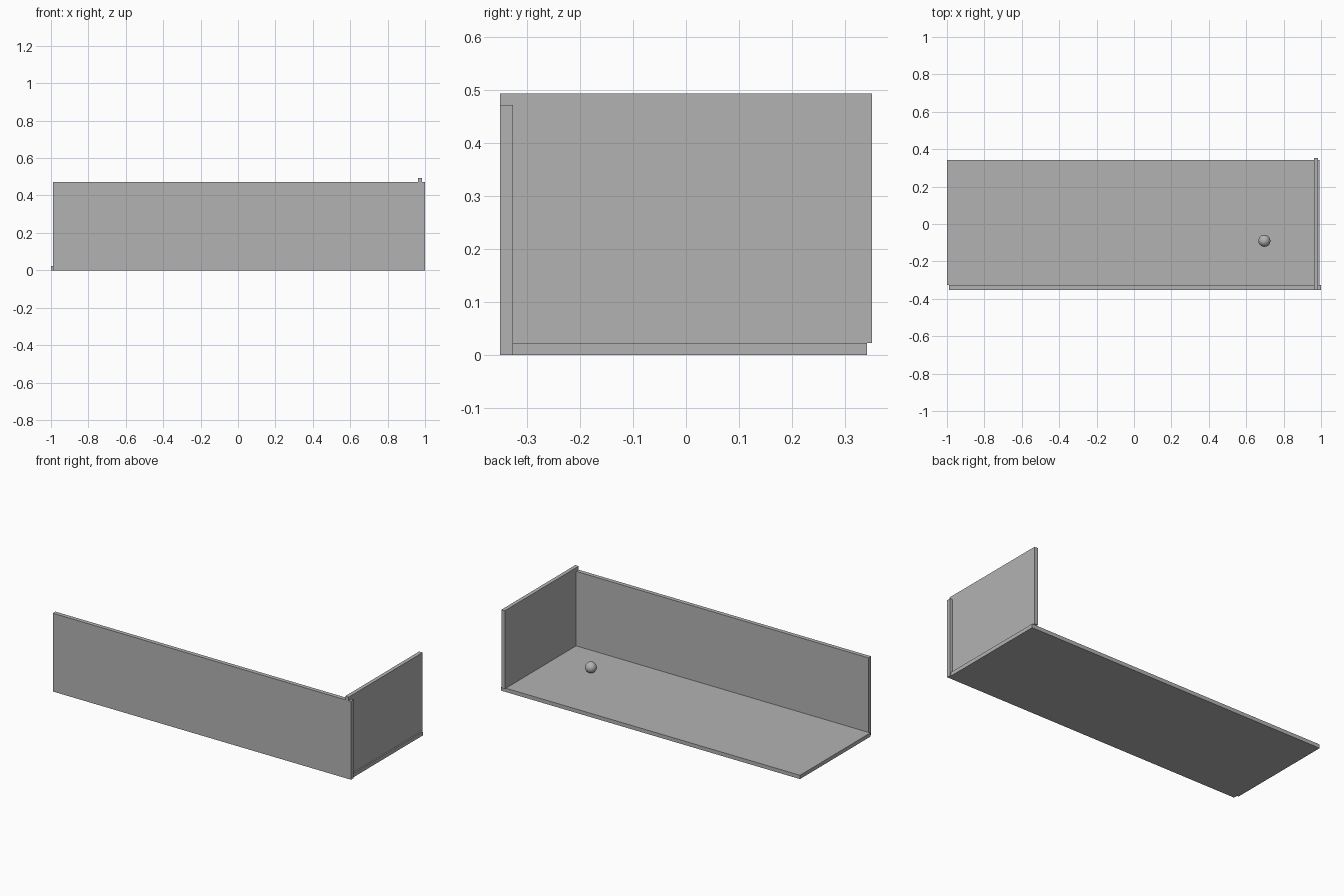
import bpy

if "Cube" in bpy.data.objects:
    bpy.data.objects.remove(bpy.data.objects["Cube"])

grey = bpy.data.materials.new("plain grey")
grey.diffuse_color = (0.45, 0.45, 0.45, 1)
grey.use_nodes = True
grey.node_tree.nodes["Principled BSDF"].inputs["Base Color"].default_value = grey.diffuse_color


def panel(name, lo, hi):
    """Axis-aligned board between two corners."""
    mid = [(a + b) / 2 for a, b in zip(lo, hi)]
    bpy.ops.mesh.primitive_cube_add(size=1, location=mid)
    ob = bpy.context.object
    ob.name = name
    ob.scale = [b - a for a, b in zip(lo, hi)]
    bpy.ops.object.transform_apply(location=False, rotation=False, scale=True)
    ob.data.materials.append(grey)


# Three boards: floor, long front wall, short end wall
panel("floor", (-1.0, -0.327, 0), (0.993, 0.342, 0.023))
panel("front_wall", (-0.989, -0.352, 0), (1.0, -0.327, 0.472))
panel("end_wall", (0.962, -0.352, 0.023), (0.985, 0.352, 0.494))

# Small ball resting on the floor
bpy.ops.mesh.primitive_uv_sphere_add(segments=32, ring_count=16, radius=0.032,
                                     location=(0.697, -0.09, 0.055))
ball = bpy.context.object
ball.name = "ball"
ball.data.materials.append(grey)
